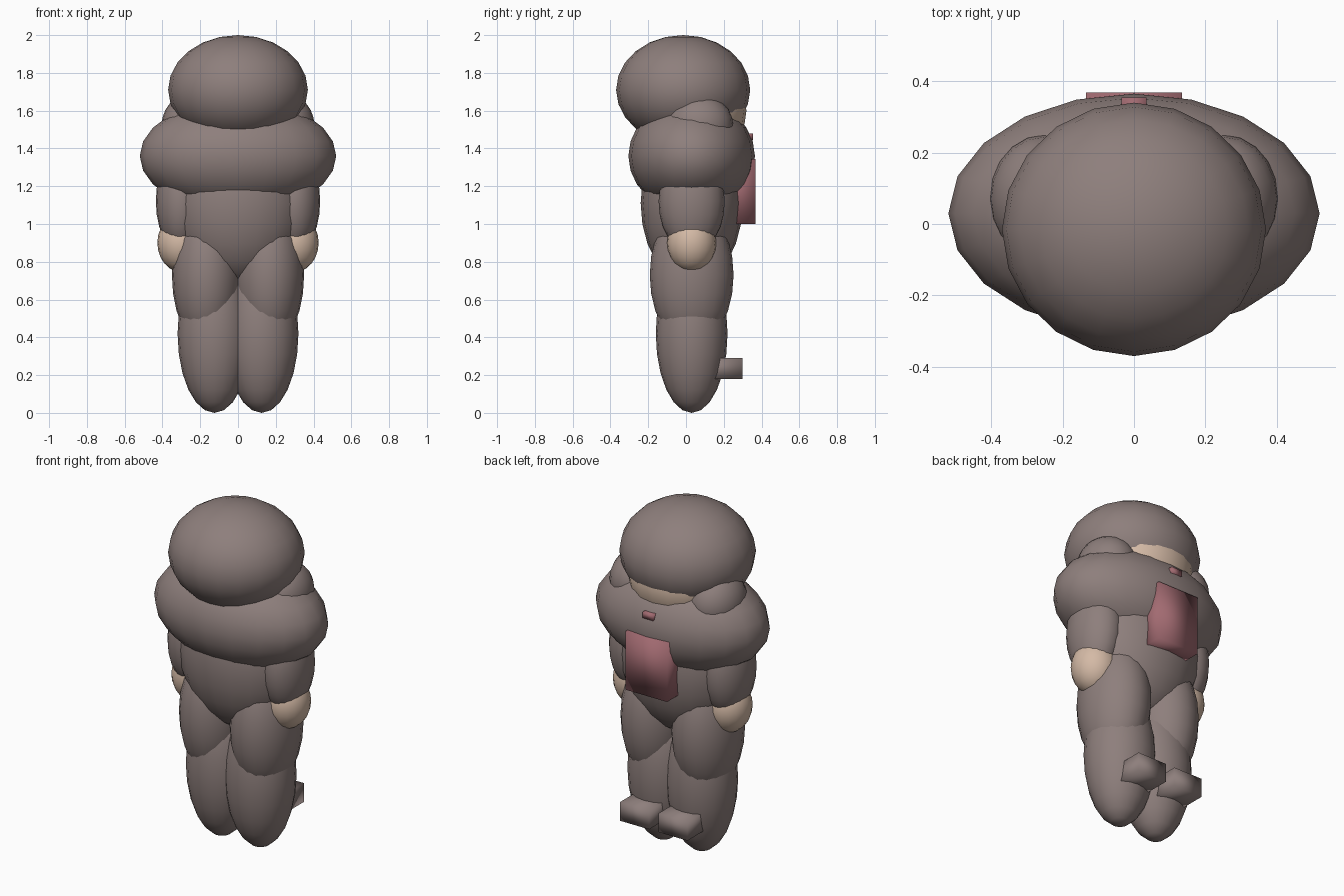
import bpy
import bmesh
from mathutils import Matrix, Vector

if "Cube" in bpy.data.objects:
    bpy.data.objects.remove(bpy.data.objects["Cube"])


def material(name, rgb):
    m = bpy.data.materials.new(name)
    m.diffuse_color = (*rgb, 1.0)
    m.use_nodes = True
    m.node_tree.nodes["Principled BSDF"].inputs["Base Color"].default_value = m.diffuse_color
    return m


FUR = material("grey_brown", (0.27, 0.212, 0.202))
SKIN = material("tan_skin", (0.66, 0.49, 0.38))
PINK = material("dusty_pink", (0.36, 0.145, 0.165))


def add_object(name, bm, mat):
    for f in bm.faces:
        f.smooth = True
    mesh = bpy.data.meshes.new(name)
    bm.to_mesh(mesh)
    bm.free()
    mesh.materials.append(mat)
    obj = bpy.data.objects.new(name, mesh)
    bpy.context.collection.objects.link(obj)
    return obj


def ellipsoid(name, centre, radii, mat):
    bm = bmesh.new()
    bmesh.ops.create_uvsphere(
        bm, u_segments=20, v_segments=12, radius=1.0,
        matrix=Matrix.Translation(centre) @ Matrix.Diagonal((*radii, 1.0)))
    return add_object(name, bm, mat)


def box(name, low, high, mat):
    low, high = Vector(low), Vector(high)
    bm = bmesh.new()
    bmesh.ops.create_cube(
        bm, size=1.0,
        matrix=Matrix.Translation((low + high) / 2) @ Matrix.Diagonal((*(high - low), 1.0)))
    return add_object(name, bm, mat)


# Head, face, shoulders and torso
ellipsoid("head_cover", (0, -0.015, 1.71), (0.37, 0.355, 0.29), FUR)
ellipsoid("face", (0, 0.03, 1.6), (0.3, 0.29, 0.27), SKIN)
ellipsoid("shoulders", (0, 0.03, 1.36), (0.52, 0.335, 0.3), FUR)
ellipsoid("torso", (0, 0.03, 1.11), (0.36, 0.27, 0.43), FUR)

# Chest panel and small clasp
box("chest_panel", (-0.135, 0.2, 1.0), (0.135, 0.368, 1.345), PINK)
box("clasp", (-0.035, 0.3, 1.445), (0.035, 0.355, 1.48), PINK)

# Mirrored limbs
for side, s in (("left", -1), ("right", 1)):
    ellipsoid(side + "_shoulder_lump", (s * 0.25, 0.07, 1.52), (0.155, 0.18, 0.17), FUR)
    ellipsoid(side + "_arm", (s * 0.3, 0.03, 1.12), (0.135, 0.175, 0.27), FUR)
    ellipsoid(side + "_hand", (s * 0.297, 0.03, 0.9), (0.13, 0.13, 0.155), SKIN)
    ellipsoid(side + "_thigh", (s * 0.165, 0.03, 0.73), (0.185, 0.222, 0.38), FUR)
    ellipsoid(side + "_lower_leg", (s * 0.125, 0.03, 0.42), (0.195, 0.19, 0.42), FUR)
    x0, x1 = sorted((s * 0.03, s * 0.22))
    box(side + "_foot", (x0, 0.05, 0.18), (x1, 0.3, 0.29), FUR)
